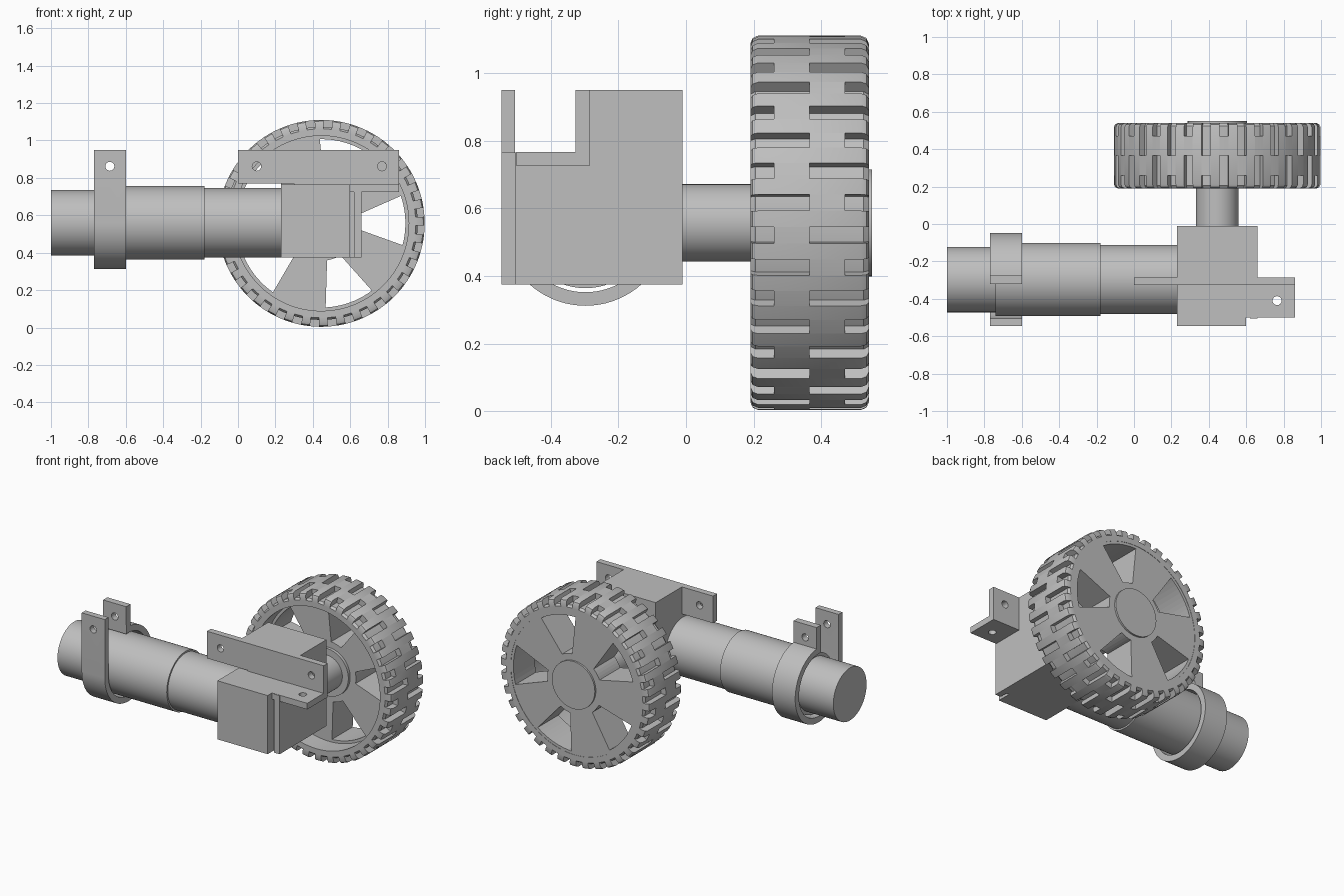
import bpy, bmesh
from math import sin, cos, radians, pi

cube = bpy.data.objects.get("Cube")
if cube:
    bpy.data.objects.remove(cube, do_unlink=True)

GREY = (0.52, 0.52, 0.52, 1)
mat = bpy.data.materials.new("plain grey")
mat.use_nodes = True
mat.diffuse_color = GREY
bsdf = mat.node_tree.nodes["Principled BSDF"]
bsdf.inputs["Base Color"].default_value = GREY
bsdf.inputs["Roughness"].default_value = 0.6

WX, WZ = 0.445, 0.557      # wheel axis
MY, MZ = -0.297, 0.56      # motor axis


def finish(name, bm, smooth=True):
    bmesh.ops.recalc_face_normals(bm, faces=bm.faces)
    mesh = bpy.data.meshes.new(name)
    bm.to_mesh(mesh)
    bm.free()
    mesh.materials.append(mat)
    ob = bpy.data.objects.new(name, mesh)
    bpy.context.collection.objects.link(ob)
    if smooth:
        bpy.ops.object.select_all(action='DESELECT')
        ob.select_set(True)
        bpy.context.view_layer.objects.active = ob
        bpy.ops.object.shade_smooth_by_angle(angle=radians(30))
    return ob


def add_prism(bm, pts, axis, a, b):
    """Extrude a 2D outline along an axis from a to b."""
    place = {'X': lambda p, d: (d, p[0], p[1]),
             'Y': lambda p, d: (p[0], d, p[1]),
             'Z': lambda p, d: (p[0], p[1], d)}[axis]
    lo = [bm.verts.new(place(p, a)) for p in pts]
    hi = [bm.verts.new(place(p, b)) for p in pts]
    bm.faces.new(lo)
    bm.faces.new(hi)
    for i in range(len(pts)):
        j = (i + 1) % len(pts)
        bm.faces.new((lo[i], lo[j], hi[j], hi[i]))


def prism(name, pts, axis, a, b):
    bm = bmesh.new()
    add_prism(bm, pts, axis, a, b)
    return finish(name, bm)


def arc(cx, cy, r, start, end, n):
    angles = [radians(start + (end - start) * i / n) for i in range(n + 1)]
    return [(cx + r * cos(t), cy + r * sin(t)) for t in angles]


def circle(cx, cy, r, n=64):
    return arc(cx, cy, r, 0, 360, n)[:-1]


def rect(x0, x1, y0, y1):
    return [(x0, y0), (x1, y0), (x1, y1), (x0, y1)]


def add_sweep(bm, profile, start, end, n):
    """Turn an (r, y) outline about the wheel axis, closed or as a capped sector."""
    full = end - start >= 360
    rings = []
    for i in range(n if full else n + 1):
        t = radians(start + (end - start) * i / n)
        rings.append([bm.verts.new((WX + r * cos(t), y, WZ + r * sin(t))) for r, y in profile])
    for i in range(n):
        p, q = rings[i], rings[(i + 1) % len(rings)]
        for k in range(len(profile)):
            m = (k + 1) % len(profile)
            bm.faces.new((p[k], p[m], q[m], q[k]))
    if not full:
        bm.faces.new(rings[0])
        bm.faces.new(rings[-1])


def cut(ob, prisms):
    """Subtract a list of prisms (outline, axis, a, b) from an object."""
    bm = bmesh.new()
    for p in prisms:
        add_prism(bm, *p)
    cutter = finish("cutter", bm, False)
    cutter.hide_render = True
    mod = ob.modifiers.new("cut", 'BOOLEAN')
    mod.operation = 'DIFFERENCE'
    mod.solver = 'EXACT'
    mod.object = cutter
    bpy.ops.object.select_all(action='DESELECT')
    ob.select_set(True)
    bpy.context.view_layer.objects.active = ob
    bpy.ops.object.modifier_apply(modifier=mod.name)
    bpy.data.objects.remove(cutter, do_unlink=True)


# Motor: three stepped cylinders along x
for name, r, a, b in (("motor_end", 0.175, -1.0, -0.70),
                      ("motor_body", 0.196, -0.74, -0.18),
                      ("motor_neck", 0.185, -0.18, 0.24)):
    prism(name, circle(MY, MZ, r), 'X', a, b)

# Strap clamp: open loop with two upright tabs
outline = [(-0.545, 0.95)] + arc(MY, MZ, 0.248, 180, 445, 56)
outline += [(-0.275, 0.95), (-0.32, 0.95)]
outline += arc(MY, MZ, 0.208, 456, 180, 56) + [(-0.505, 0.95)]
clamp = prism("strap_clamp", outline, 'X', -0.77, -0.60)
cut(clamp, [(circle(-0.685, 0.862, 0.024, 24), 'Y', -0.7, -0.1)])

# Gearbox: tall rear housing, lower front housing with a corner groove
prism("gearbox_rear", rect(0.23, 0.66, 0.375, 0.95), 'Y', -0.30, -0.01)
front = [(0.23, -0.545), (0.60, -0.545), (0.60, -0.45), (0.62, -0.45),
         (0.62, -0.505), (0.66, -0.505), (0.66, -0.29), (0.23, -0.29)]
prism("gearbox_front", front, 'Z', 0.375, 0.765)

# Mounting plate with an angled foot
plate = prism("mounting_plate", [(0, 0.77), (0.3, 0.77), (0.3, 0.725), (0.86, 0.725),
                                 (0.86, 0.95), (0, 0.95)], 'Y', -0.327, -0.285)
cut(plate, [(circle(x, 0.862, 0.024, 24), 'Y', -0.5, -0.1) for x in (0.10, 0.77)])
foot = prism("mounting_foot", rect(0.60, 0.86, -0.5, -0.30), 'Z', 0.725, 0.766)
cut(foot, [(circle(0.765, -0.41, 0.024, 24), 'Z', 0.6, 0.9)])

# Axle and hub
prism("axle", circle(WX, WZ, 0.114), 'Y', -0.02, 0.40)
prism("hub_cap", circle(WX, WZ, 0.158), 'Y', 0.30, 0.55)

# Wheel disc with five windows
disc = prism("wheel_disc", circle(WX, WZ, 0.48, 120), 'Y', 0.32, 0.538)
windows = []
for k in range(5):
    mid = 290 + 72 * k
    shape = arc(WX, WZ, 0.45, mid - 17, mid + 17, 10) + arc(WX, WZ, 0.20, mid + 11, mid - 11, 4)
    windows.append((shape, 'Y', 0.1, 0.7))
cut(disc, windows)

# Tyre: carcass ring plus staggered tread blocks
bm = bmesh.new()
add_sweep(bm, [(0.468, 0.19), (0.505, 0.19), (0.516, 0.205), (0.516, 0.525),
               (0.505, 0.54), (0.468, 0.54)], 0, 360, 144)
ridge = [(0.50, 0.19), (0.53, 0.19), (0.546, 0.197), (0.553, 0.213),
         (0.553, 0.517), (0.546, 0.533), (0.53, 0.54), (0.50, 0.54)]
for i in range(36):
    start = -6.3 + 10 * i
    add_sweep(bm, ridge, start + 5, start + 10, 2)
    y0 = 0.26 if i % 2 == 0 else 0.365
    add_sweep(bm, [(0.50, y0), (0.553, y0), (0.553, y0 + 0.105), (0.50, y0 + 0.105)],
              start, start + 5, 2)
finish("tyre", bm)
